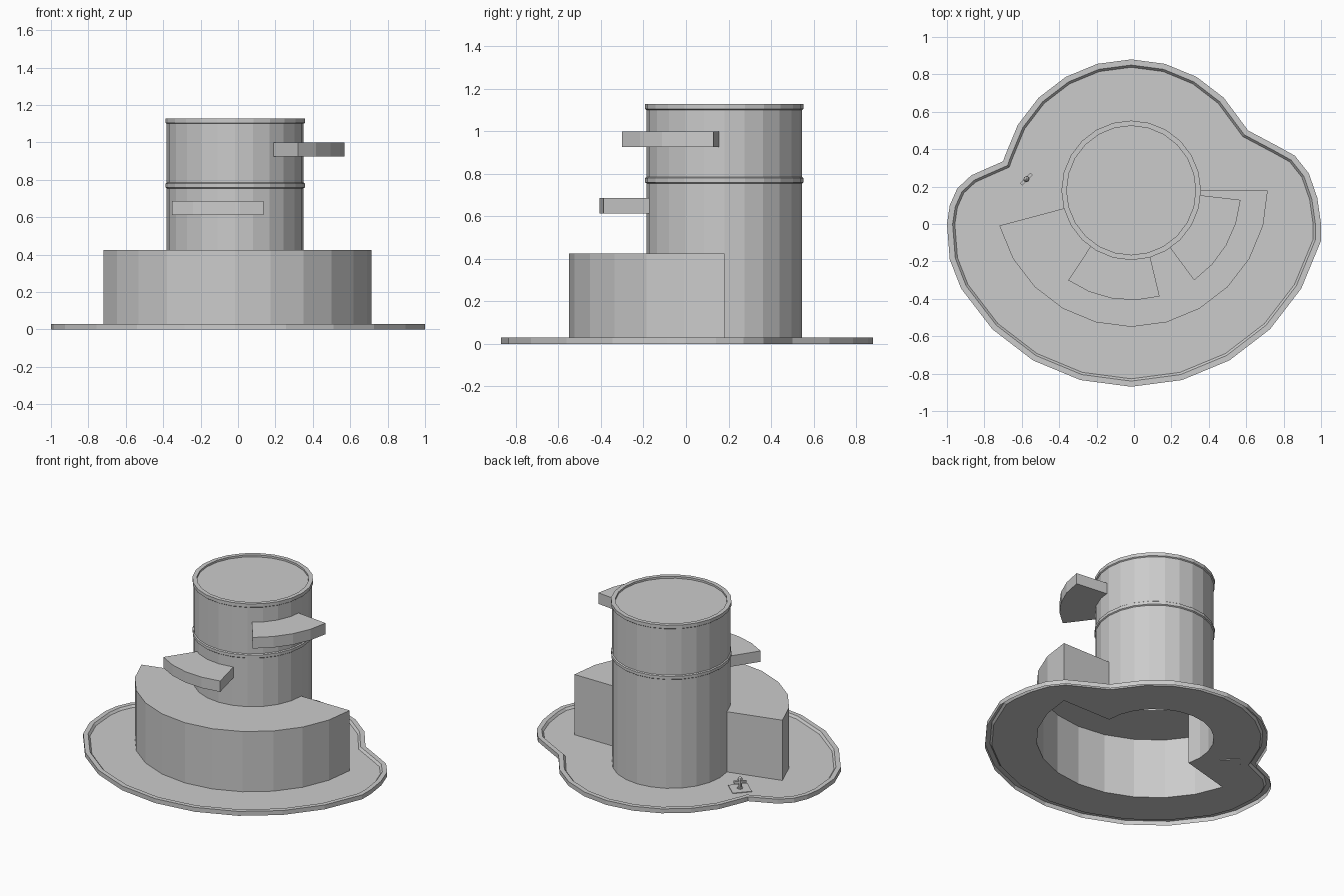
import bpy, bmesh, math
from mathutils import Vector

if "Cube" in bpy.data.objects:
    bpy.data.objects.remove(bpy.data.objects["Cube"])

CX, CY = -0.015, 0.18          # tower axis
R_TOWER, R_WING = 0.366, 0.73
Z_FLOOR, Z_WING = 0.015, 0.425

mat = bpy.data.materials.new("light_grey")
mat.diffuse_color = (0.6, 0.6, 0.6, 1)
mat.use_nodes = True
mat.node_tree.nodes["Principled BSDF"].inputs["Base Color"].default_value = mat.diffuse_color


def finish(name, bm):
    me = bpy.data.meshes.new(name)
    bm.to_mesh(me)
    bm.free()
    me.materials.append(mat)
    ob = bpy.data.objects.new(name, me)
    bpy.context.collection.objects.link(ob)
    return ob


def polar(r, deg, c=(CX, CY)):
    a = math.radians(deg)
    return (c[0] + r * math.cos(a), c[1] + r * math.sin(a))


def circle(r, n=24, c=(CX, CY)):
    return [polar(r, 360 * i / n, c) for i in range(n)]


def inset(pts, d):
    """Mitred inward offset of a counter-clockwise outline."""
    out = []
    for i, p in enumerate(pts):
        a, b, c = Vector(pts[i - 1]), Vector(p), Vector(pts[(i + 1) % len(pts)])
        e1, e2 = (b - a).normalized(), (c - b).normalized()
        n1, n2 = Vector((-e1.y, e1.x)), Vector((-e2.y, e2.x))
        out.append(tuple(b + (n1 + n2) * d / (1 + n1.dot(n2))))
    return out


def loft(name, rings, cap_top=False, cap_bottom=False):
    """Skin a stack of (outline, z) rings."""
    bm = bmesh.new()
    vs = [[bm.verts.new((x, y, z)) for x, y in pts] for pts, z in rings]
    for a, b in zip(vs, vs[1:]):
        n = len(a)
        for i in range(n):
            j = (i + 1) % n
            bm.faces.new((a[i], a[j], b[j], b[i]))
    if cap_top:
        bm.faces.new(vs[-1])
    if cap_bottom:
        bm.faces.new(vs[0][::-1])
    return finish(name, bm)


# Plot outline: wide front arc, rounded shoulders, smaller back arc
outline = ([polar(1.05, 210 + 15 * i) for i in range(10)]
           + [(1.0, 0.0), (0.98, 0.14), (0.935, 0.27), (0.86, 0.365), (0.77, 0.415), (0.61, 0.5)]
           + [polar(0.70, 45 + 15 * i) for i in range(9)]
           + [(-0.70, 0.335), (-0.78, 0.30), (-0.87, 0.26), (-0.945, 0.19), (-0.985, 0.1),
              (-1.0, 0.0), (-0.985, -0.19)])

# Building footprint: tower at the back, wide wing in front
footprint = ([polar(R_TOWER, 15 * i) for i in range(14)]
             + [polar(R_WING, 195 + 15 * i) for i in range(12)])

# Raised kerb round the plot
floor_edge = inset(outline, 0.042)
loft("kerb", [(outline, 0), (outline, 0.03), (inset(outline, 0.03), 0.03), (floor_edge, Z_FLOOR)])

# Ground sheet with an opening under the building
bm = bmesh.new()
edges = []
for pts in (floor_edge, footprint):
    vs = [bm.verts.new((x, y, Z_FLOOR)) for x, y in pts]
    edges += [bm.edges.new((vs[i - 1], vs[i])) for i in range(len(vs))]
bmesh.ops.triangle_fill(bm, use_beauty=True, edges=edges, normal=(0, 0, 1))
bm.normal_update()
bmesh.ops.reverse_faces(bm, faces=[f for f in bm.faces if f.normal.z < 0])
finish("ground", bm)

# Ground storey walls and the wing roof
loft("lower_walls", [(footprint, Z_FLOOR), (footprint, Z_WING)])
bm = bmesh.new()
for i in range(11):
    a, b = 195 + 15 * i, 210 + 15 * i
    bm.faces.new([bm.verts.new((*polar(r, t), Z_WING))
                  for r, t in ((R_TOWER, a), (R_WING, a), (R_WING, b), (R_TOWER, b))])
bmesh.ops.remove_doubles(bm, verts=bm.verts, dist=1e-4)
finish("wing_roof", bm)

# Tower with a middle band, a top band and a recessed roof
profile = [(R_TOWER, Z_WING), (R_TOWER, 0.755), (0.373, 0.76), (0.373, 0.78), (R_TOWER, 0.785),
           (R_TOWER, 1.10), (0.373, 1.105), (0.373, 1.128), (0.345, 1.128), (0.345, 1.115)]
loft("tower", [(circle(r), z) for r, z in profile], cap_top=True)

# Curved balconies
for name, start, z0, z1 in (("lower_balcony", 235, 0.613, 0.687), ("upper_balcony", 305, 0.925, 1.0)):
    pts = ([polar(0.587, start + 12.5 * i) for i in range(5)]
           + [polar(0.355, start + 51 - 13 * i) for i in range(5)])
    loft(name, [(pts, z0), (pts, z1)], True, True)

# Hydrant on a small square pad
H = (-0.575, 0.24)
pad = [polar(0.086, 3 + 90 * i, H) for i in range(4)]
loft("hydrant_pad", [(pad, Z_FLOOR - 0.004), (pad, Z_FLOOR + 0.004)], True, True)
body = [(0.018, 0.019), (0.018, 0.025), (0.011, 0.027), (0.011, 0.075), (0.016, 0.077),
        (0.016, 0.083), (0.01, 0.093), (0.004, 0.098)]
loft("hydrant_body", [(circle(r, 8, H), z) for r, z in body], True, True)
d, n = Vector((0.707, 0.707)), Vector((-0.707, 0.707))
arm = [tuple(Vector(H) + d * s * 0.04 + n * t * 0.008) for s, t in ((-1, -1), (1, -1), (1, 1), (-1, 1))]
loft("hydrant_arms", [(arm, 0.055), (arm, 0.069)], True, True)
